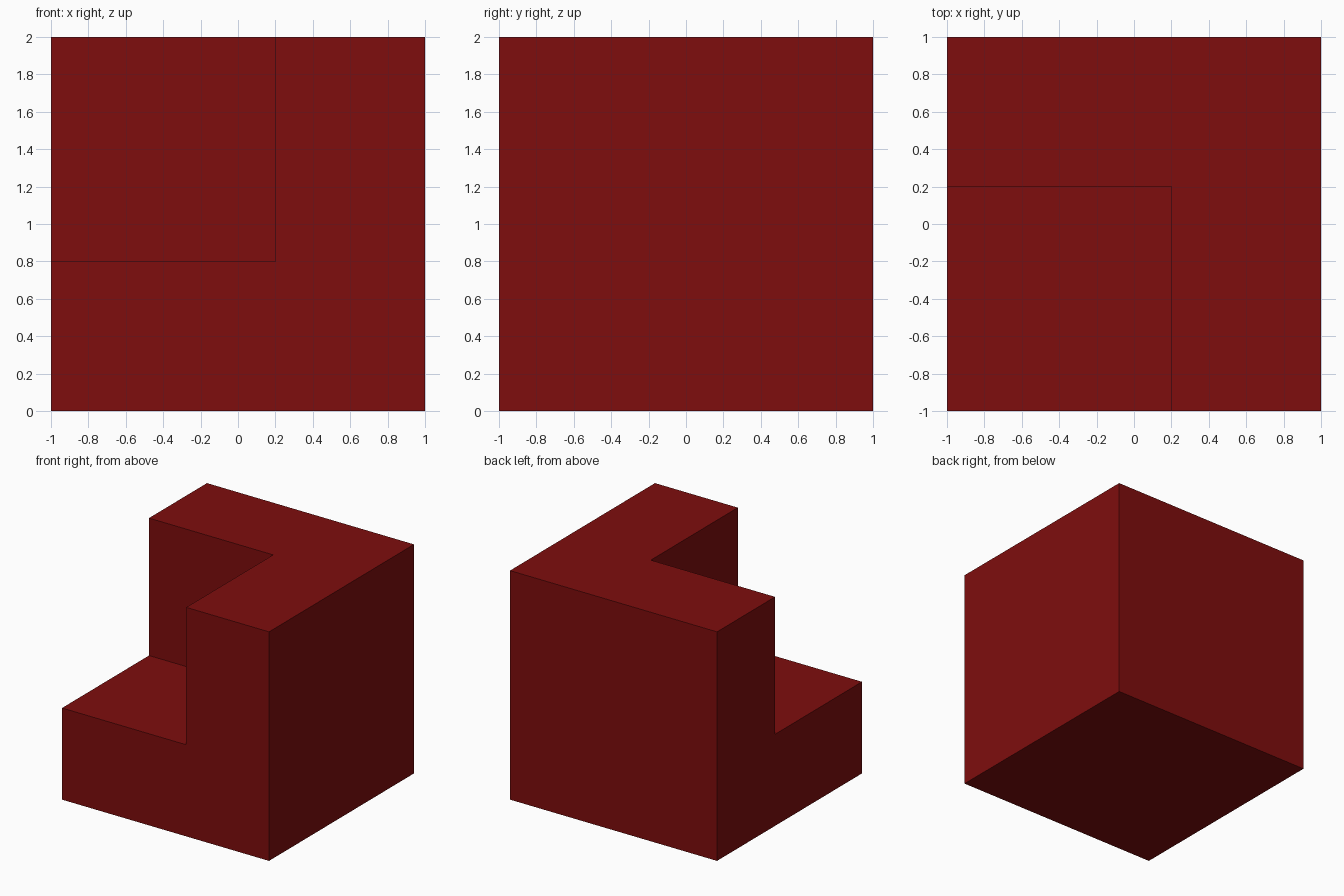
import bpy

if "Cube" in bpy.data.objects:
    bpy.data.objects.remove(bpy.data.objects["Cube"])


def box(name, lo, hi):
    """Axis-aligned box between two corners."""
    bpy.ops.mesh.primitive_cube_add(size=1, location=[(a + b) / 2 for a, b in zip(lo, hi)])
    ob = bpy.context.object
    ob.name = name
    ob.scale = [b - a for a, b in zip(lo, hi)]
    bpy.ops.object.transform_apply(location=True, rotation=False, scale=True)
    return ob


# Dark red material
red = bpy.data.materials.new("dark_red")
red.diffuse_color = (0.21, 0.004, 0.004, 1)
red.use_nodes = True
red.node_tree.nodes["Principled BSDF"].inputs["Base Color"].default_value = red.diffuse_color

# Main cube
block = box("notched_cube", (-1, -1, 0), (1, 1, 2))
block.data.materials.append(red)

# Cubic notch cut from the front left upper corner
cutter = box("notch_cutter", (-1.5, -1.5, 0.8), (0.2, 0.2, 2.5))
cutter.data.materials.append(red)
cutter.hide_render = True

cut = block.modifiers.new("corner_notch", "BOOLEAN")
cut.operation = "DIFFERENCE"
cut.solver = "EXACT"
cut.object = cutter
bpy.context.view_layer.objects.active = block
bpy.ops.object.modifier_apply(modifier=cut.name)
bpy.data.objects.remove(cutter)
